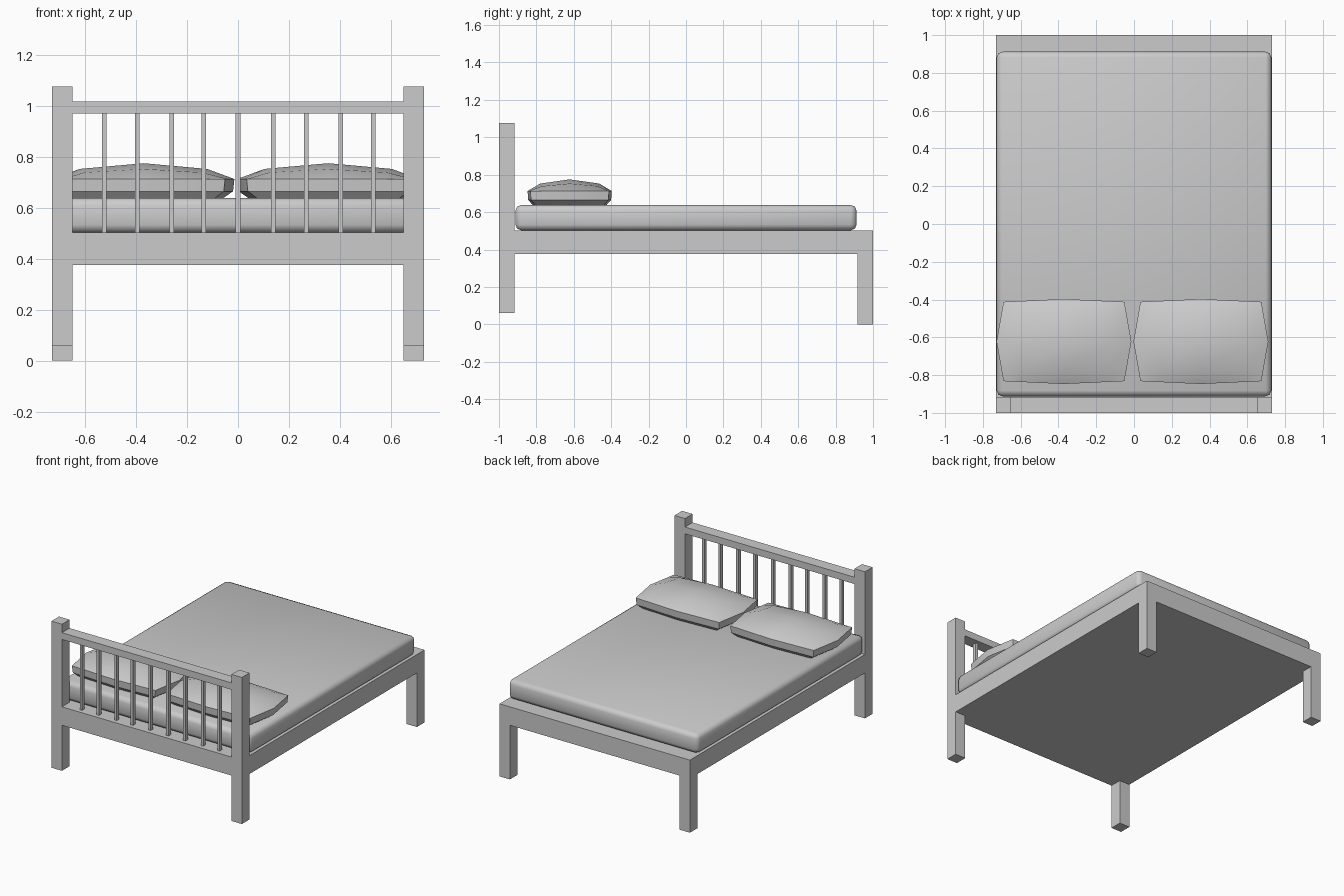
import bpy, bmesh
from math import radians

if "Cube" in bpy.data.objects:
    bpy.data.objects.remove(bpy.data.objects["Cube"])


def finish(name, bm):
    bmesh.ops.recalc_face_normals(bm, faces=bm.faces)
    mesh = bpy.data.meshes.new(name)
    bm.to_mesh(mesh)
    bm.free()
    ob = bpy.data.objects.new(name, mesh)
    bpy.context.collection.objects.link(ob)
    return ob


def box_bm(x, y, z):
    bm = bmesh.new()
    bmesh.ops.create_cube(bm, size=1)
    for v in bm.verts:
        v.co = [(r[0] + r[1]) / 2 + c * (r[1] - r[0]) for c, r in zip(v.co, (x, y, z))]
    return bm


def box(name, x, y, z):
    return finish(name, box_bm(x, y, z))


def smooth(ob, angle):
    bpy.ops.object.select_all(action='DESELECT')
    ob.select_set(True)
    bpy.context.view_layer.objects.active = ob
    bpy.ops.object.shade_smooth_by_angle(angle=radians(angle))


HEAD, FOOT = (-1.0, -0.917), (0.917, 1.0)

# Solid base slab
box("bed_base", (-0.73, 0.73), (-1, 1), (0.375, 0.503))

# Legs and headboard posts
for side, x in (("left", (-0.73, -0.65)), ("right", (0.65, 0.73))):
    box(side + "_foot_leg", x, FOOT, (0, 0.375))
    box(side + "_head_leg", x, HEAD, (0.06, 0.375))
    box(side + "_headboard_post", x, HEAD, (0.503, 1.076))

# Headboard rail and slats
box("headboard_rail", (-0.65, 0.65), HEAD, (0.97, 1.017))
for x in (-0.525, -0.395, -0.26, -0.135, 0, 0.138, 0.268, 0.404, 0.53):
    box("headboard_slat", (x - 0.009, x + 0.009), (-0.97, -0.944), (0.503, 0.97))

# Mattress with softened edges
bm = box_bm((-0.727, 0.727), (-0.912, 0.912), (0.503, 0.638))
bmesh.ops.bevel(bm, geom=bm.edges[:], offset=0.03, segments=2,
                profile=0.5, affect='EDGES')
smooth(finish("mattress", bm), 50)


# Pillow: domed grid top, upright edge band, tapered underside
def pillow(name, cx, cy=-0.622):
    steps = (-1, -0.7, 0, 0.7, 1)
    rise = {1: 0, 0.7: 0.64, 0: 1}
    bm = bmesh.new()

    def vert(u, v, z, k=1):
        return bm.verts.new((cx + k * u * (0.357 - 0.037 * abs(v)),
                             cy + k * v * (0.225 - 0.015 * abs(u)), z))

    top = [[vert(u, v, 0.713 + 0.062 * rise[abs(u)] * rise[abs(v)])
            for v in steps] for u in steps]
    for i in range(4):
        for j in range(4):
            bm.faces.new((top[i][j], top[i + 1][j], top[i + 1][j + 1], top[i][j + 1]))
    rim = ([(i, 0) for i in range(4)] + [(4, j) for j in range(4)]
           + [(i, 4) for i in range(4, 0, -1)] + [(0, j) for j in range(4, 0, -1)])
    ring = [top[i][j] for i, j in rim]
    for z, k in ((0.665, 0.985), (0.639, 0.88)):
        low = [vert(steps[i], steps[j], z, k) for i, j in rim]
        for n in range(16):
            m = (n + 1) % 16
            bm.faces.new((ring[n], low[n], low[m], ring[m]))
        ring = low
    bm.faces.new(ring)
    smooth(finish(name, bm), 32)


pillow("left_pillow", -0.371)
pillow("right_pillow", 0.354)
